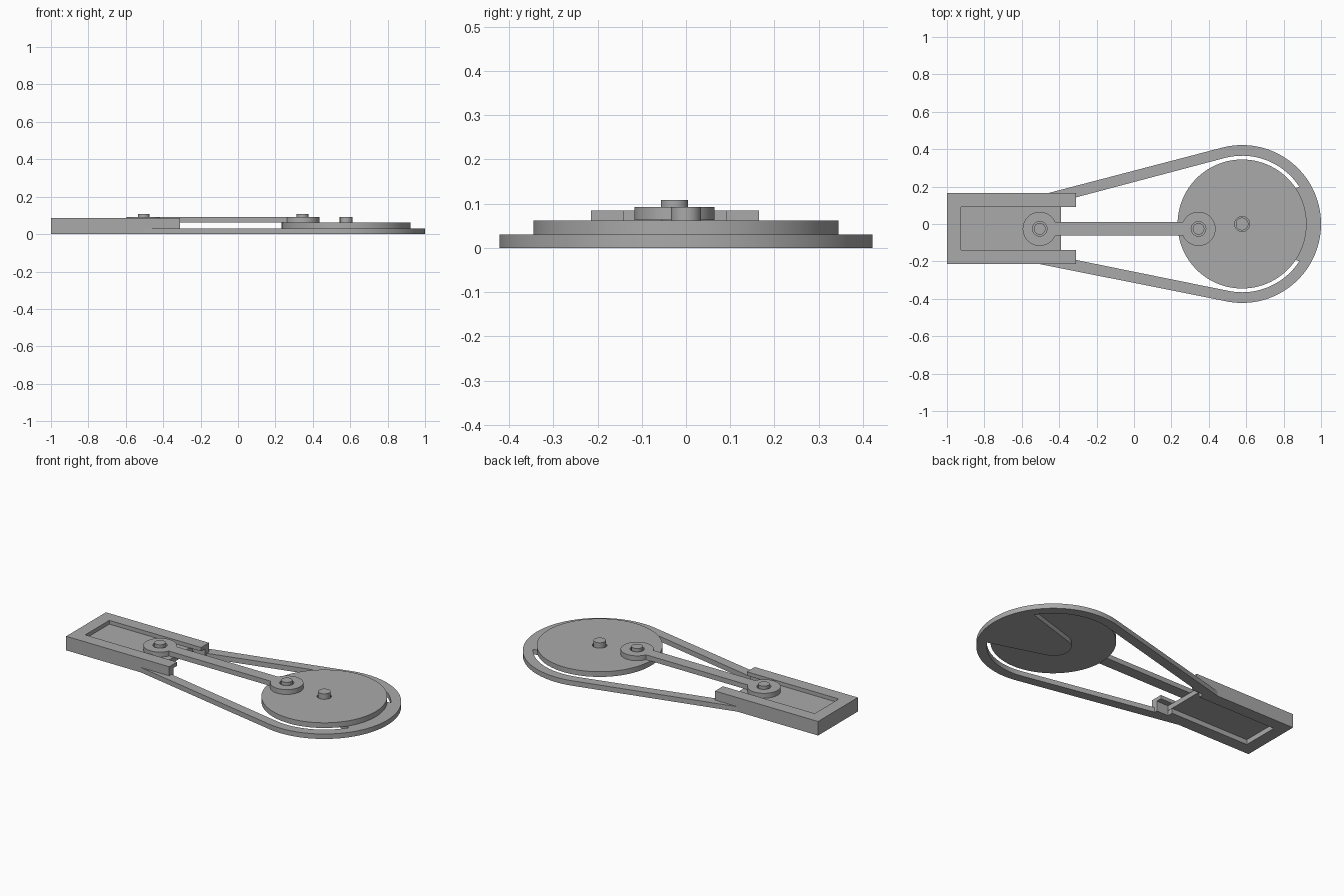
import bpy, bmesh
from math import cos, sin, radians

cube = bpy.data.objects.get("Cube")
if cube:
    bpy.data.objects.remove(cube, do_unlink=True)

grey = bpy.data.materials.new("plain grey")
grey.use_nodes = True
GREY = (0.4, 0.4, 0.4, 1)
grey.diffuse_color = GREY
grey.node_tree.nodes["Principled BSDF"].inputs["Base Color"].default_value = GREY

CX, CY = 0.578, 0.0            # crank axle
PISTON_X, CRANK_X, ROD_Y = -0.504, 0.345, -0.026


def arc(x, y, r, start=0, end=360, n=64):
    last = n if end - start == 360 else n - 1
    return [(x + r * cos(radians(start + (end - start) * i / last)),
             y + r * sin(radians(start + (end - start) * i / last))) for i in range(n)]


def add(name, mesh):
    obj = bpy.data.objects.new(name, mesh)
    bpy.context.collection.objects.link(obj)
    mesh.materials.clear()
    mesh.materials.append(grey)
    return obj


def plate(name, z0, z1, *loops):
    """Extrude an outline, with any further loops as holes."""
    curve = bpy.data.curves.new(name, "CURVE")
    curve.dimensions = "2D"
    curve.fill_mode = "BOTH"
    curve.extrude = (z1 - z0) / 2
    for loop in loops:
        spline = curve.splines.new("POLY")
        spline.points.add(len(loop) - 1)
        for point, (x, y) in zip(spline.points, loop):
            point.co = (x, y, 0, 1)
        spline.use_cyclic_u = True
    helper = bpy.data.objects.new(name + " outline", curve)
    bpy.context.collection.objects.link(helper)
    deps = bpy.context.evaluated_depsgraph_get()
    mesh = bpy.data.meshes.new_from_object(helper.evaluated_get(deps))
    bpy.data.objects.remove(helper, do_unlink=True)
    bm = bmesh.new()
    bm.from_mesh(mesh)
    bmesh.ops.remove_doubles(bm, verts=bm.verts, dist=0.0001)
    bmesh.ops.translate(bm, verts=bm.verts, vec=(0, 0, (z0 + z1) / 2))
    bmesh.ops.dissolve_limit(bm, angle_limit=0.01, verts=bm.verts, edges=bm.edges)
    bmesh.ops.recalc_face_normals(bm, faces=bm.faces)
    bm.to_mesh(mesh)
    bm.free()
    obj = add(name, mesh)
    bpy.ops.object.select_all(action="DESELECT")
    obj.select_set(True)
    bpy.context.view_layer.objects.active = obj
    bpy.ops.object.shade_smooth_by_angle(angle=radians(30))
    return obj


def box(name, x0, x1, y0, y1, z0, z1):
    bm = bmesh.new()
    bmesh.ops.create_cube(bm, size=1)
    for v in bm.verts:
        v.co = [a + (c + 0.5) * (b - a)
                for c, a, b in zip(v.co, (x0, y0, z0), (x1, y1, z1))]
    mesh = bpy.data.meshes.new(name)
    bm.to_mesh(mesh)
    bm.free()
    return add(name, mesh)


# Base frame: two arms, a round end and a tapering spoke under the disc
frame = [(-0.5, -0.215)] + arc(CX, CY, 0.422, -101.3, 104.7, 72)
frame += [(-0.46, 0.165), (-0.44, 0.108)]
frame += arc(CX, CY, 0.365, 104.7, 33, 24)
frame += arc(CX, CY, 0.1, 108, 252, 24)
frame += arc(CX, CY, 0.365, -33, -101.3, 24)
frame += [(-0.46, -0.162)]
plate("base_frame", 0, 0.03, frame)

# Slider housing with an open channel and side grooves
housing = box("slider_housing", -1, -0.31, -0.215, 0.165, 0, 0.085)
cutters = [
    box("channel_cutter", -0.925, 0, -0.14, 0.09, -1, 1),
    box("groove_cutter", -0.96, 0, -0.175, 0.125, 0.03, 0.062),
    box("end_cutter", -0.39, 0, -0.175, 0.125, -1, 0.062),
]
for cutter in cutters:
    cutter.hide_render = True
    mod = housing.modifiers.new(cutter.name, "BOOLEAN")
    mod.operation = "DIFFERENCE"
    mod.solver = "EXACT"
    mod.object = cutter
deps = bpy.context.evaluated_depsgraph_get()
deps.update()
cut_mesh = bpy.data.meshes.new_from_object(housing.evaluated_get(deps))
housing.modifiers.clear()
housing.data = cut_mesh
for cutter in cutters:
    bpy.data.objects.remove(cutter, do_unlink=True)

# Sliding plate in the grooves
box("slider_plate", -0.955, -0.39, -0.173, 0.123, 0.031, 0.061)

# Crank disc and its axle
plate("crank_disc", 0.0305, 0.062, arc(CX, CY, 0.345, n=96), arc(CX, CY, 0.04, n=32))
plate("axle_pin", 0.025, 0.092, arc(CX, CY, 0.034, n=32))

# Connecting rod with two eyes
rod = arc(PISTON_X, ROD_Y, 0.091, 23, 337, 48)
rod += arc(CRANK_X, ROD_Y, 0.091, -157, 157, 48)
plate("connecting_rod", 0.0625, 0.092, rod,
      arc(PISTON_X, ROD_Y, 0.039, n=32), arc(CRANK_X, ROD_Y, 0.039, n=32))

# Pins through the rod eyes
for name, x in (("slider_pin", PISTON_X), ("crank_pin", CRANK_X)):
    plate(name, 0.05, 0.108, arc(x, ROD_Y, 0.031, n=32))
